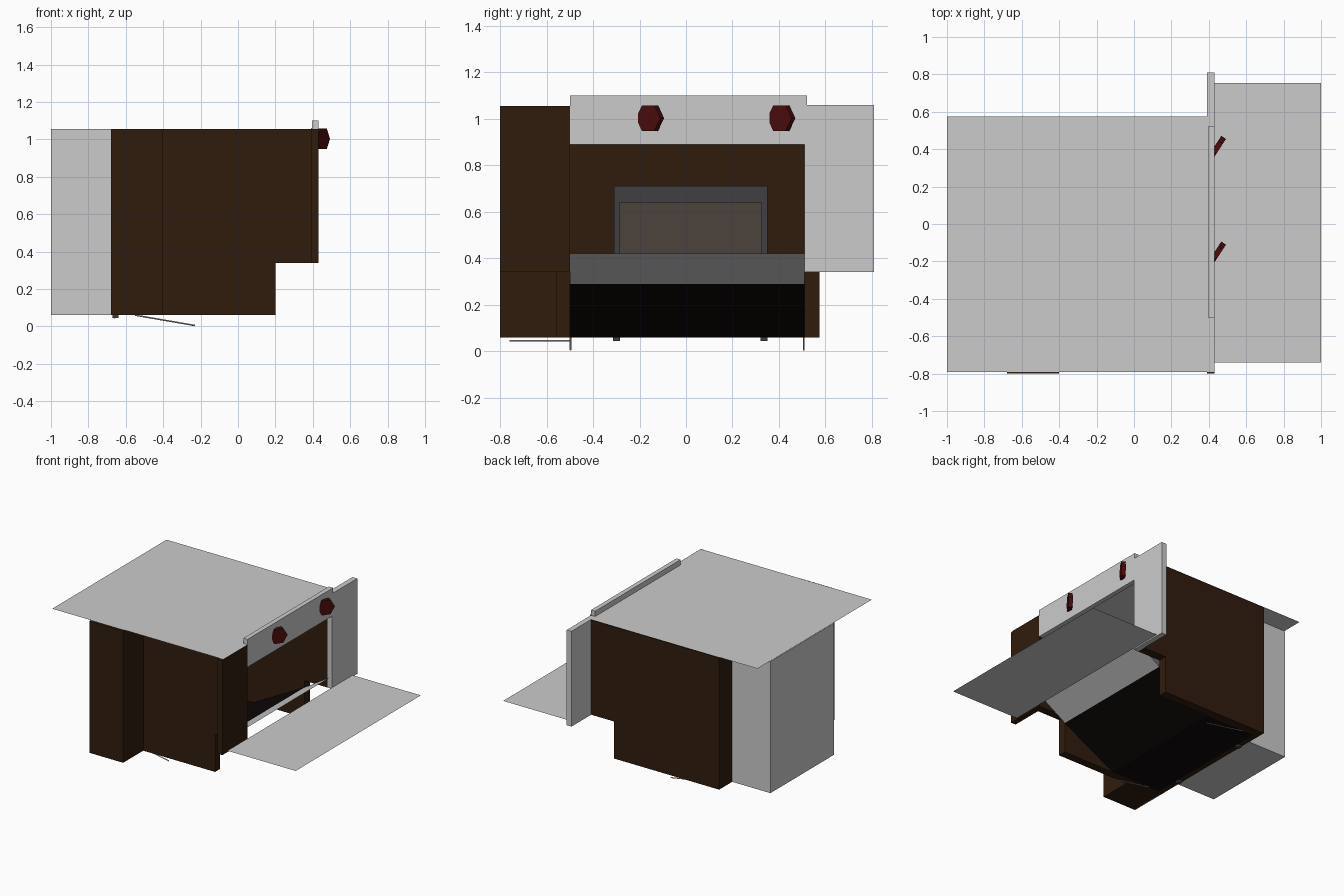
import bpy
import math
from mathutils import Vector

if "Cube" in bpy.data.objects:
    bpy.data.objects.remove(bpy.data.objects["Cube"])


def material(name, rgb):
    m = bpy.data.materials.new(name)
    m.diffuse_color = (*rgb, 1)
    m.use_nodes = True
    m.node_tree.nodes["Principled BSDF"].inputs["Base Color"].default_value = m.diffuse_color
    return m


BROWN = material("dark_wood", (0.03, 0.012, 0.004))
BLACK = material("soot", (0.004, 0.002, 0.002))
RED = material("dark_red", (0.07, 0.004, 0.004))
STEEL = material("dark_steel", (0.05, 0.05, 0.055))
TAN = material("dull_metal", (0.07, 0.055, 0.045))
TOP = 1.055   # wall tops sit just under the top sheet


def mesh(name, verts, faces, mat=None):
    me = bpy.data.meshes.new(name)
    me.from_pydata(verts, [], faces)
    ob = bpy.data.objects.new(name, me)
    bpy.context.collection.objects.link(ob)
    if mat:
        me.materials.append(mat)
    return ob


def box(name, x, y, z, mat=None):
    verts = [(a, b, c) for a in x for b in y for c in z]
    faces = [(0, 1, 3, 2), (4, 6, 7, 5), (0, 4, 5, 1),
             (2, 3, 7, 6), (0, 2, 6, 4), (1, 5, 7, 3)]
    return mesh(name, verts, faces, mat)


def sheet(name, x, y, z, mat=None):
    # z gives the height at the low-x and high-x edges
    verts = [(x[0], y[0], z[0]), (x[1], y[0], z[1]),
             (x[1], y[1], z[1]), (x[0], y[1], z[0])]
    return mesh(name, verts, [(0, 1, 2, 3)], mat)


def side_wall(name, y):
    # L-shaped wall, notched at its lower front corner
    outline = [(-0.68, 0.06), (0.2, 0.06), (0.2, 0.34), (0.39, 0.34),
               (0.39, TOP), (-0.68, TOP)]
    n = len(outline)
    verts = [(x, b, z) for b in y for x, z in outline]
    faces = [tuple(range(n)), tuple(range(2 * n - 1, n - 1, -1))]
    faces += [(i, i + n, (i + 1) % n + n, (i + 1) % n) for i in range(n)]
    mesh(name, verts, faces, BROWN)


def rod(name, a, b, r=0.004):
    a, b = Vector(a), Vector(b)
    bpy.ops.mesh.primitive_cylinder_add(vertices=4, radius=r, depth=(b - a).length,
                                        location=(a + b) / 2)
    ob = bpy.context.object
    ob.name = name
    ob.rotation_euler = (b - a).to_track_quat('Z', 'Y').to_euler()


# hollow cabinet: side walls, back wall, floor and sloping lower face
side_wall("front_side_wall", (-0.56, -0.50))
side_wall("back_side_wall", (0.51, 0.575))
box("rear_wall", (-0.68, -0.64), (-0.50, 0.51), (0.06, TOP), BROWN)
sheet("floor", (-0.64, -0.23), (-0.50, 0.51), (0.06, 0.06), BLACK)
sheet("sloping_lower_face", (-0.23, 0.2), (-0.50, 0.51), (0.06, 0.29), BLACK)

# corner column and rear tank
box("corner_column", (-0.68, -0.40), (-0.80, -0.56), (0.06, TOP), BROWN)
box("rear_tank", (-1.0, -0.68), (-0.34, 0.42), (0.06, TOP))

# wing panels and control panel
box("front_wing", (0.39, 0.43), (-0.80, -0.50), (0.34, TOP), BROWN)
box("back_wing", (0.39, 0.43), (0.51, 0.81), (0.34, 1.06))
box("control_panel", (0.395, 0.43), (-0.50, 0.52), (0.89, 1.10))
for y in (-0.155, 0.41):
    bpy.ops.mesh.primitive_cylinder_add(vertices=6, radius=0.063, depth=0.03,
                                        location=(0.445, y, 1.003),
                                        rotation=(math.pi / 2, 0, math.pi / 2))
    bpy.context.object.name = "knob"
    bpy.context.object.rotation_euler = (math.radians(33), math.pi / 2, 0)
    bpy.context.object.data.materials.append(RED)

# thin sheets: top, work shelf, sloping sill
sheet("top_sheet", (-1.0, 0.43), (-0.79, 0.575), (1.06, 1.06))
sheet("work_shelf", (0.43, 1.0), (-0.74, 0.755), (0.35, 0.35))
sheet("sloping_sill", (0.2, 0.41), (-0.50, 0.51), (0.29, 0.42))

# framed window on the rear wall
box("window_pane", (-0.64, -0.63), (-0.285, 0.325), (0.36, 0.64), TAN)
box("window_top", (-0.64, -0.60), (-0.31, 0.35), (0.64, 0.71), STEEL)
for y in (-0.31, 0.325):
    box("window_side", (-0.64, -0.60), (y, y + 0.025), (0.36, 0.64), STEEL)

# under-body rods and small feet
for y in (-0.497, 0.507):
    rod("support_rod", (-0.55, y, 0.06), (-0.23, y, 0.005))
rod("cross_rod", (-0.66, -0.76, 0.045), (-0.66, -0.5, 0.045))
for y in (-0.30, 0.335):
    box("foot", (-0.67, -0.64), (y - 0.015, y + 0.015), (0.045, 0.06), STEEL)
